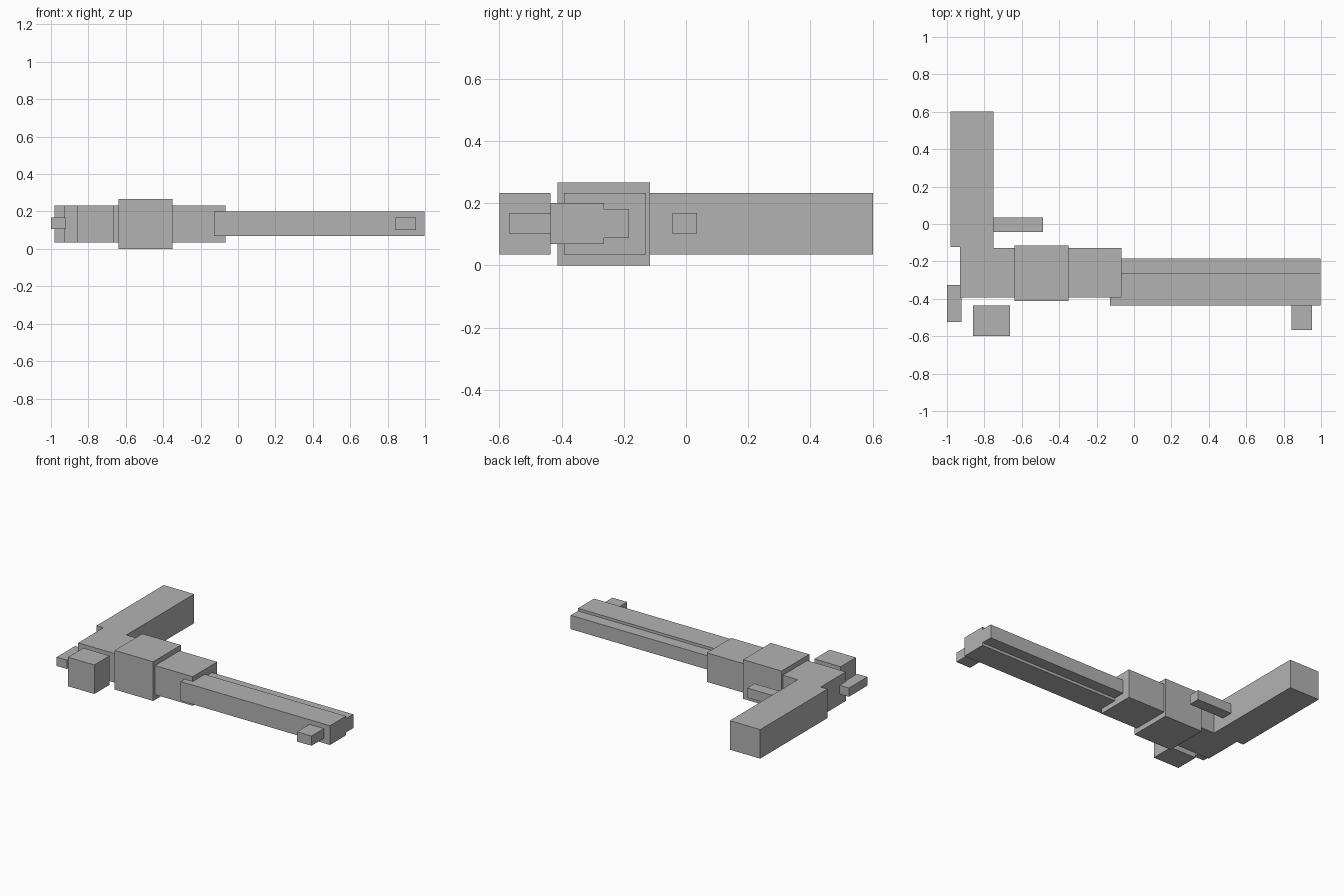
import bpy
import bmesh

cube = bpy.data.objects.get("Cube")
if cube:
    bpy.data.objects.remove(cube, do_unlink=True)

# Single plain grey for every part
grey = bpy.data.materials.new("plain grey")
grey.use_nodes = True
grey.diffuse_color = (0.45, 0.45, 0.45, 1)
grey.node_tree.nodes["Principled BSDF"].inputs["Base Color"].default_value = grey.diffuse_color


def slab(name, outline, z0, z1):
    """Extrude a flat x-y outline from z0 up to z1."""
    bm = bmesh.new()
    base = bm.faces.new([bm.verts.new((x, y, z0)) for x, y in outline])
    top = bmesh.ops.extrude_face_region(bm, geom=[base])["geom"]
    moved = [v for v in top if isinstance(v, bmesh.types.BMVert)]
    bmesh.ops.translate(bm, verts=moved, vec=(0, 0, z1 - z0))
    bmesh.ops.recalc_face_normals(bm, faces=bm.faces)
    mesh = bpy.data.meshes.new(name)
    bm.to_mesh(mesh)
    bm.free()
    mesh.materials.append(grey)
    obj = bpy.data.objects.new(name, mesh)
    bpy.context.collection.objects.link(obj)
    return obj


def box(name, x, y, z):
    """Box spanning the given (low, high) ranges."""
    corners = [(x[0], y[0]), (x[1], y[0]), (x[1], y[1]), (x[0], y[1])]
    return slab(name, corners, *z)


# Body and grip share one angled outline
slab("frame_and_grip", [
    (-0.93, -0.392), (-0.067, -0.392), (-0.067, -0.128), (-0.752, -0.128),
    (-0.752, 0.602), (-0.981, 0.602), (-0.981, -0.122), (-0.93, -0.122),
], 0.035, 0.233)

# Thick central block and the two stacked barrel bars
box("cylinder_block", (-0.64, -0.35), (-0.413, -0.115), (0, 0.267))
box("barrel", (-0.128, 0.998), (-0.435, -0.263), (0.069, 0.2))
box("under_barrel", (-0.128, 0.998), (-0.263, -0.184), (0.088, 0.182))

# Small fittings
box("front_sight", (0.842, 0.952), (-0.568, -0.435), (0.102, 0.168))
box("rear_sight", (-0.861, -0.663), (-0.6, -0.436), (0.035, 0.233))
box("hammer", (-1, -0.923), (-0.524, -0.326), (0.107, 0.167))
box("trigger", (-0.752, -0.486), (-0.043, 0.036), (0.102, 0.168))
